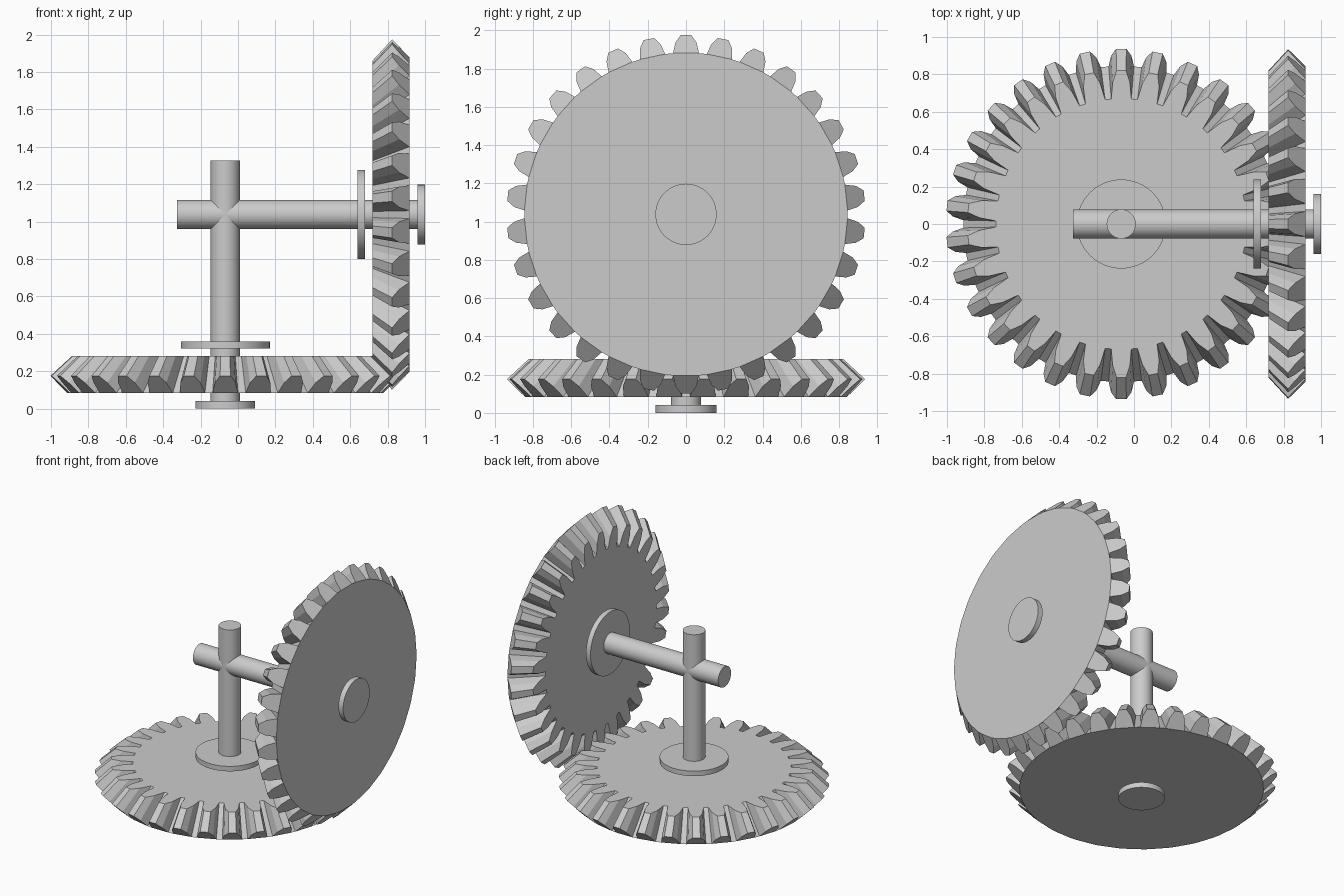
import bpy
import bmesh
from math import cos, sin, pi, radians
from mathutils import Matrix, Vector

default = bpy.data.objects.get("Cube")
if default:
    bpy.data.objects.remove(default, do_unlink=True)

# Single plain grey
steel = bpy.data.materials.new("plain grey")
steel.use_nodes = True
GREY = (0.6, 0.6, 0.6, 1)
steel.diffuse_color = GREY
steel.node_tree.nodes["Principled BSDF"].inputs["Base Color"].default_value = GREY

TEETH = 30
ROOT_R, TIP_R = 0.845, 0.937
BACK, FACE, APEX = 0.084, 0.282, 1.04   # distances along the gear axis
AXIS_X, AXIS_Z = -0.068, 1.038          # where the two shafts cross


def finish(obj, name):
    obj.name = name
    obj.data.name = name
    obj.data.materials.append(steel)


def disc(name, frame, radius, start, end):
    """Cylinder along the local z axis of the frame."""
    centre = frame @ Vector((0, 0, (start + end) / 2))
    bpy.ops.mesh.primitive_cylinder_add(
        vertices=64, radius=radius, depth=end - start,
        location=centre, rotation=frame.to_euler())
    bpy.ops.object.shade_smooth_by_angle(angle=radians(30))
    finish(bpy.context.object, name)


def bevel_gear(name, frame, phase):
    """Tooth outline on the back cone, tapered to the apex and cut flat."""
    half = [(ROOT_R, 4.6), (0.90, 3.5), (TIP_R, 1.7)]
    outline = [(r, -a) for r, a in half] + [(r, a) for r, a in reversed(half)]
    bm = bmesh.new()
    outer, inner = [], []
    for tooth in range(TEETH):
        for r, a in outline:
            t = 2 * pi * tooth / TEETH + radians(phase + a)
            z = BACK + r - ROOT_R
            s = (APEX - FACE) / (APEX - z)
            outer.append(bm.verts.new((r * cos(t), r * sin(t), z)))
            inner.append(bm.verts.new((s * r * cos(t), s * r * sin(t), FACE)))
    count, step = len(outer), len(outline)
    # Flanks, crests and gap floors
    for i in range(count):
        j = (i + 1) % count
        bm.faces.new((outer[i], outer[j], inner[j], inner[i]))
    # Tooth backs and tooth ends
    for k in range(0, count, step):
        bm.faces.new(outer[k:k + step])
        bm.faces.new(inner[k:k + step])
    # Flat back and front of the wheel
    for ring in (outer, inner):
        bm.faces.new([v for i, v in enumerate(ring) if i % step in (0, step - 1)])
    bmesh.ops.recalc_face_normals(bm, faces=bm.faces)
    mesh = bpy.data.meshes.new(name)
    bm.to_mesh(mesh)
    bm.free()
    obj = bpy.data.objects.new(name, mesh)
    bpy.context.collection.objects.link(obj)
    obj.matrix_world = frame
    finish(obj, name)


def assembly(prefix, frame, phase):
    disc(prefix + "_end_cap", frame, 0.16, 0, 0.04)
    bevel_gear(prefix + "_bevel_gear", frame, phase)
    disc(prefix + "_collar", frame, 0.238, 0.322, 0.36)
    disc(prefix + "_shaft", frame, 0.078, 0.02, 1.326)


# Upright assembly, and the same one lying along x with its teeth meshed
assembly("upright", Matrix.Translation((AXIS_X, 0, 0)), 180 / TEETH)
assembly("level", Matrix.Translation((1, 0, AXIS_Z)) @ Matrix.Rotation(-pi / 2, 4, 'Y'), 0)
